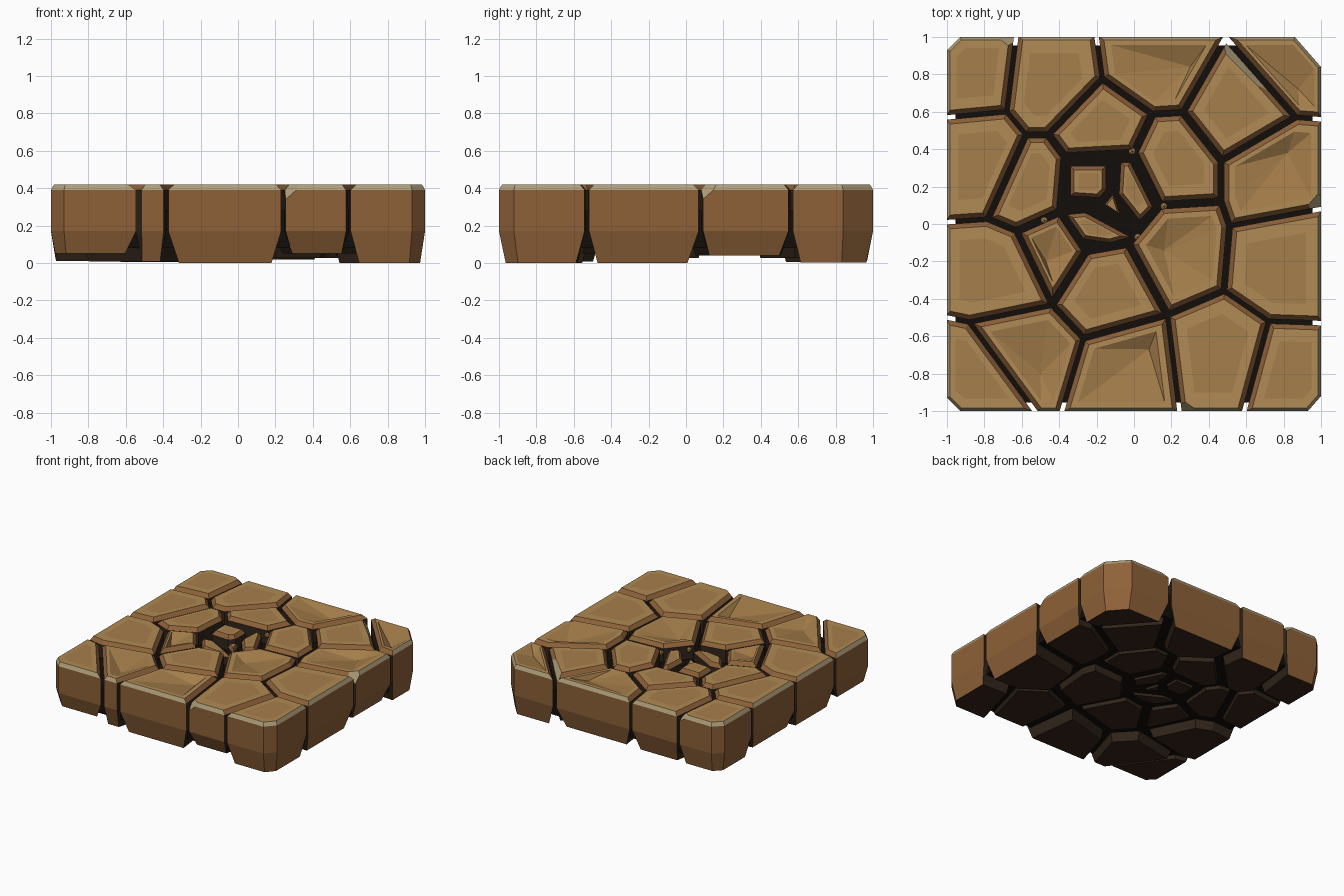
import bpy, bmesh, random
from mathutils import Vector

if "Cube" in bpy.data.objects:
    bpy.data.objects.remove(bpy.data.objects["Cube"])

random.seed(4)
TOP = 0.42

# Crack network nodes: lowercase on the outer edge, uppercase inside
N = dict(
    a=(-.63, 1), b=(-.2, 1), c=(.49, 1), d=(1, .56), e=(1, .08), f=(1, -.53), g=(.59, -1),
    h=(.243, -1), i=(-.385, -1), j=(-.53, -1), k=(-1, -.5), l=(-1, .01), m=(-1, .57),
    n=(-1, .93), o=(-.93, 1), p=(.86, 1), q=(1, .84), r=(1, -.92), s=(.93, -1), t=(-.93, -1), u=(-1, -.93),
    A=(-.68, .6), B=(-.58, .48), C=(-.46, .48), D=(-.37, .36), E=(-.17, .78), F=(.1, .59),
    G=(.26, .6), I=(.87, .57), J=(.47, .335), K=(.47, .12), L=(.515, -.01), M=(.14, .1),
    N=(0, .38), O=(.485, -.36), P=(.72, -.52), Q=(.18, -.49), R=(-.27, -.615), S=(-.44, -.435),
    T=(-.88, -.525), U=(-.785, .025), V=(-.63, -.04), W=(-.395, .065), X=(-.255, -.145), Y=(-.03, -.105))

# Stones as counter-clockwise loops of nodes
CELLS = ["aonmA", "baABCE", "cbEFG", "cGJI", "qpcId", "ECDNF", "GFNMKJ", "dIJKLe", "eLOPf", "fPgsr",
         "POQhg", "QRih", "RSTji", "Tkutj", "kTSVUl", "mlUBA", "BUVWDC", "VSXW", "XSRQY", "MYQOLK"]
# Sunken dents in some tops, and chipped corners (corner, reach along x y z)
DENTS = {"cbEFG": (.3, .84), "qpcId": (.88, .72), "dIJKLe": (.82, .38), "QRih": (.08, -.67),
         "RSTji": (-.5, -.8), "VSXW": (-.47, -.2), "MYQOLK": (.16, -.14)}
CHIPS = {"POQhg": ((.255, -1, TOP), (.09, .06, -.08)), "dIJKLe": ((1, .09, TOP), (-.08, .09, -.08)),
         "aonmA": ((-.642, 1, TOP), (-.09, -.07, -.06)), "cGJI": ((.68, .77, TOP), (-.05, -.05, -.05))}


def material(name, rgb):
    mat = bpy.data.materials.new(name)
    mat.diffuse_color = (*rgb, 1)
    mat.use_nodes = True
    mat.node_tree.nodes["Principled BSDF"].inputs["Base Color"].default_value = mat.diffuse_color
    return mat


MATS = [material("side_brown", (.27, .12, .04)), material("top_tan", (.44, .255, .09)),
        material("patch_tan", (.38, .21, .07)), material("chip_grey", (.42, .34, .19)),
        material("underside_dark", (.035, .017, .009)), material("crack_dark", (.03, .018, .01))]
BLACK = material("mortar_black", (.006, .004, .003))
SIDE, TAN, PATCH, CHIP, UNDER, CRACK = range(6)


def inset(poly, dists):
    """Move every polygon edge inward by its own distance."""
    out, n = [], len(poly)
    for k in range(n):
        d1 = (poly[k] - poly[k - 1]).normalized()
        d2 = (poly[(k + 1) % n] - poly[k]).normalized()
        n1, n2 = Vector((-d1.y, d1.x)), Vector((-d2.y, d2.x))
        a, b = n1 * dists[k - 1], n2 * dists[k]
        cross = d1.x * d2.y - d1.y * d2.x
        if abs(cross) < .05:
            out.append(poly[k] + a)
        else:
            w = b - a
            out.append(poly[k] + a + d1 * ((w.x * d2.y - w.y * d2.x) / cross))
    return out


def scaled(poly, f):
    mid = sum(poly, Vector((0, 0))) / len(poly)
    return [mid + (p - mid) * f for p in poly]


def finish(name, bm, mats):
    bmesh.ops.recalc_face_normals(bm, faces=bm.faces)
    me = bpy.data.meshes.new(name)
    bm.to_mesh(me)
    bm.free()
    for mat in mats:
        me.materials.append(mat)
    ob = bpy.data.objects.new(name, me)
    bpy.context.collection.objects.link(ob)
    return ob


def stone(name, poly, bottom, top=TOP, bevel=.025, dent=None, chip=None, edge=None, foot=.82):
    """Stack rings from tapered base to bevelled top, with a worn patch."""
    bm = bmesh.new()
    n = len(poly)
    edge = edge or [False] * n
    rim = inset(poly, [.016 if e else bevel for e in edge])
    rings = [(scaled(poly, foot), bottom), (poly, .17), (poly, top - .03), (rim, top),
             (scaled(rim, .85 if dent else .72), top)]
    loops = [[bm.verts.new((p.x, p.y, z)) for p in pts] for pts, z in rings]
    bm.faces.new(loops[0][::-1]).material_index = UNDER
    for r in range(len(loops) - 1):
        for k in range(n):
            j = (k + 1) % n
            fc = bm.faces.new((loops[r][k], loops[r][j], loops[r + 1][j], loops[r + 1][k]))
            wall = SIDE if edge[k] else CRACK
            fc.material_index = (wall, wall, CHIP if edge[k] else SIDE, TAN)[r]
    if dent:
        low = bm.verts.new((*dent, top - .045))
        for k in range(n):
            bm.faces.new((loops[-1][k], loops[-1][(k + 1) % n], low)).material_index = PATCH
    else:
        bm.faces.new(loops[-1]).material_index = PATCH
    if chip:
        corner, reach = chip
        normal = Vector([-1 / v for v in reach])
        bmesh.ops.bisect_plane(bm, geom=bm.verts[:] + bm.edges[:] + bm.faces[:], plane_no=normal,
                               plane_co=Vector(corner) + Vector((reach[0], 0, 0)), clear_outer=True)
        fill = bmesh.ops.holes_fill(bm, edges=[e for e in bm.edges if e.is_boundary])
        for fc in fill["faces"]:
            fc.material_index = CHIP
    return finish(name, bm, MATS)


# Large stones
for idx, cell in enumerate(CELLS):
    pts = [Vector(N[ch]) for ch in cell]
    edge = [cell[k].islower() and cell[(k + 1) % len(cell)].islower() for k in range(len(cell))]
    outer = any(edge)
    pts = inset(pts, [0 if e else (.012 if outer else .02) for e in edge])
    low = random.uniform(0, .05) if outer else random.uniform(.02, .06)
    if cell in ("fPgsr", "eLOPf", "QRih"):
        low = 0
    elif cell in ("Tkutj", "POQhg"):
        low = .05
    stone(f"stone_{idx + 1:02d}", pts, low, dent=DENTS.get(cell), chip=CHIPS.get(cell),
          edge=edge, foot=.82 if outer else .86)

# Small broken stones in the middle
SMALL = [[(-.34, .15), (-.19, .14), (-.15, .18), (-.15, .31), (-.34, .31)],
         [(-.08, .16), (.03, .02), (.1, .09), (-.02, .33), (-.07, .33)],
         [(-.36, .05), (-.27, -.08), (-.13, -.1), (-.02, -.07), (-.26, .06)],
         [(-.16, .1), (-.07, .04), (-.11, .16)]]
for idx, (pts, top) in enumerate(zip(SMALL, (.40, .40, .38, .36))):
    stone(f"small_stone_{idx + 1}", [Vector(p) for p in pts], .06, top, .02 if idx < 3 else .01)

# Pebbles caught in the cracks
for idx, (x, y) in enumerate([(-.01, .39), (.16, .095), (-.48, .02), (.02, -.07)]):
    bm = bmesh.new()
    bmesh.ops.create_icosphere(bm, subdivisions=1, radius=.022)
    bmesh.ops.translate(bm, verts=bm.verts, vec=(x, y, .36))
    finish(f"pebble_{idx + 1}", bm, [MATS[TAN]])

# Dark mortar slab holding the stones together
bm = bmesh.new()
bmesh.ops.create_cube(bm, size=1)
for v in bm.verts:
    v.co = (v.co.x * 1.91, v.co.y * 1.91, .18 + v.co.z * .2)
bmesh.ops.bevel(bm, geom=[e for e in bm.edges if abs(e.verts[0].co.z - e.verts[1].co.z) > .05],
                offset=.12, segments=1, affect='EDGES')
finish("mortar_slab", bm, [BLACK])
